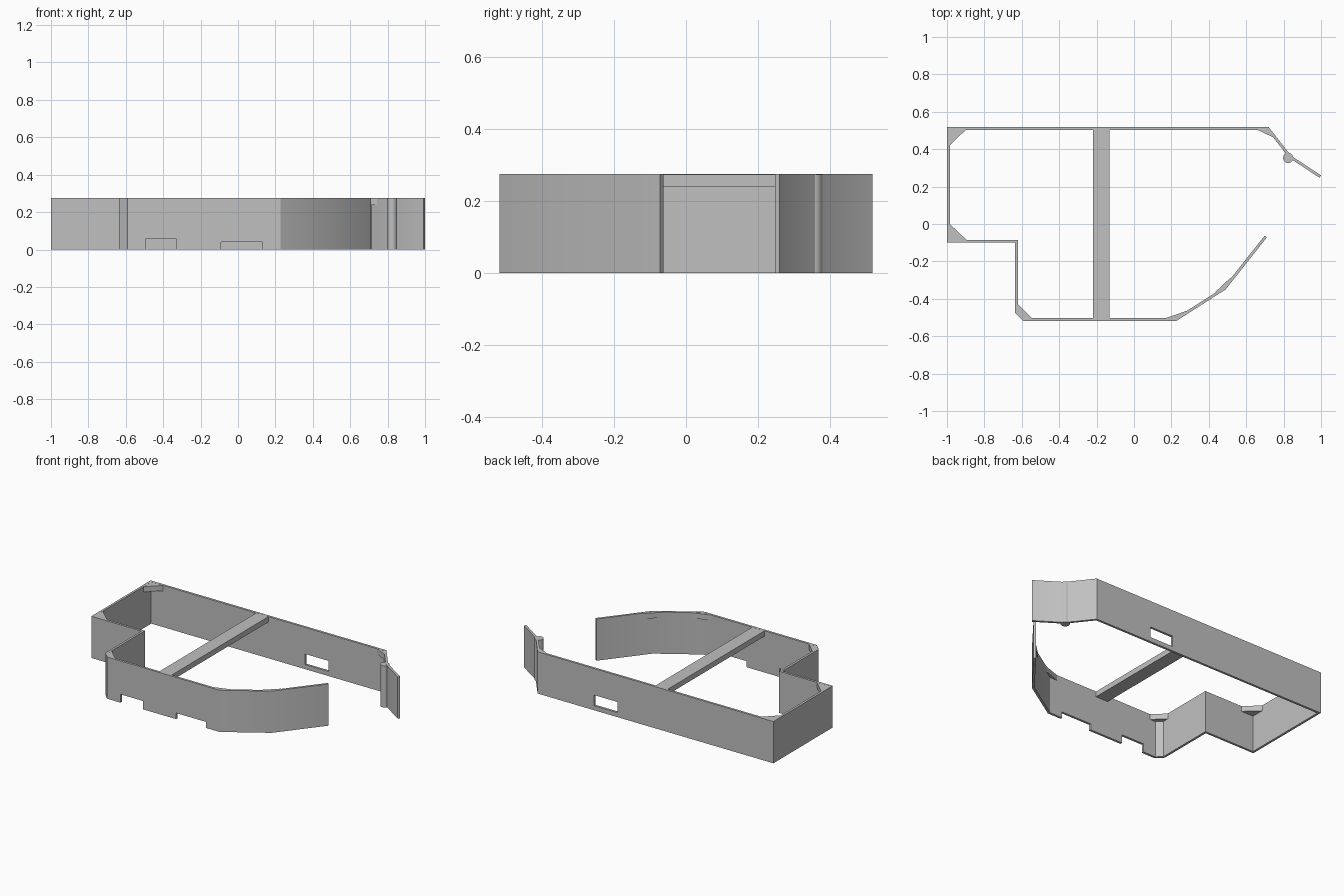
import bpy
from mathutils import Vector

cube = bpy.data.objects.get("Cube")
if cube:
    bpy.data.objects.remove(cube)

HEIGHT = 0.275
THICK = 0.015
SLAB = 0.036

grey = bpy.data.materials.new("plain_grey")
grey.use_nodes = True
grey.diffuse_color = (0.53, 0.53, 0.53, 1)
grey.node_tree.nodes["Principled BSDF"].inputs["Base Color"].default_value = grey.diffuse_color


def prism(name, outline, z0, z1):
    """Extrude a flat outline between two heights."""
    n = len(outline)
    area = sum(outline[i][0] * outline[(i + 1) % n][1] - outline[(i + 1) % n][0] * outline[i][1]
               for i in range(n))
    if area < 0:
        outline = outline[::-1]
    verts = [(x, y, z) for z in (z0, z1) for x, y in outline]
    faces = [tuple(reversed(range(n))), tuple(range(n, 2 * n))]
    faces += [(i, (i + 1) % n, (i + 1) % n + n, i + n) for i in range(n)]
    mesh = bpy.data.meshes.new(name)
    mesh.from_pydata(verts, [], faces)
    mesh.materials.append(grey)
    obj = bpy.data.objects.new(name, mesh)
    bpy.context.collection.objects.link(obj)
    return obj


def box(name, x0, x1, y0, y1, z0, z1):
    return prism(name, [(x0, y0), (x1, y0), (x1, y1), (x0, y1)], z0, z1)


def inset_path(path, distance):
    """Mitred offset of an open path towards its right-hand side."""
    pts = [Vector(p) for p in path]
    normals = []
    for a, b in zip(pts, pts[1:]):
        d = (b - a).normalized()
        normals.append(Vector((d.y, -d.x)))
    result = []
    for i, p in enumerate(pts):
        n0 = normals[max(i - 1, 0)]
        n1 = normals[min(i, len(normals) - 1)]
        result.append(tuple(p + (n0 + n1) * distance / (1 + n0.dot(n1))))
    return result


def smooth(obj):
    bpy.ops.object.select_all(action='DESELECT')
    obj.select_set(True)
    bpy.context.view_layer.objects.active = obj
    bpy.ops.object.shade_smooth_by_angle(angle=0.5)


# Perimeter wall, an open loop around the whole plan
outer = [(0.71, -0.072), (0.49, -0.35), (0.227, -0.518), (-0.592, -0.518),
         (-0.635, -0.475), (-0.635, -0.1), (-1, -0.1), (-1, 0.518),
         (0.72, 0.518), (0.84, 0.365), (1, 0.26)]
wall = prism("perimeter_wall", outer + inset_path(outer, THICK)[::-1], 0, HEIGHT)

# Notches under the front wall and the slot in the back wall
cutters = [
    box("notch_cutter_small", -0.495, -0.33, -0.6, -0.45, -0.1, 0.055),
    box("notch_cutter_wide", -0.09, 0.13, -0.6, -0.45, -0.1, 0.04),
    box("slot_cutter", 0.138, 0.307, 0.45, 0.6, 0.03, 0.1),
]
bpy.context.view_layer.objects.active = wall
for cutter in cutters:
    cutter.hide_render = True
    mod = wall.modifiers.new("cut", 'BOOLEAN')
    mod.operation = 'DIFFERENCE'
    mod.solver = 'EXACT'
    mod.object = cutter
    bpy.ops.object.modifier_apply(modifier=mod.name)
    bpy.data.objects.remove(cutter)
smooth(wall)

# Cross beam at the top
top = HEIGHT - 0.0005
box("cross_beam", -0.22, -0.13, -0.508, 0.508, HEIGHT - SLAB, top)

# Corner gussets, flush with the top
gussets = {
    "back_right_gusset": [(-0.99, 0.42), (-0.985, 0.42), (-0.9, 0.503), (-0.9, 0.51), (-0.99, 0.51)],
    "middle_right_gusset": [(-0.99, 0.0), (-0.985, 0.0), (-0.895, -0.085), (-0.895, -0.09), (-0.99, -0.09)],
    "front_right_gusset": [(-0.625, -0.43), (-0.62, -0.43), (-0.545, -0.503), (-0.545, -0.51),
                           (-0.59, -0.51), (-0.625, -0.472)],
    "back_left_gusset": [(0.65, 0.508), (0.716, 0.51), (0.755, 0.462), (0.745, 0.463)],
    "front_curve_gusset": [(0.155, -0.508), (0.226, -0.51), (0.285, -0.473), (0.28, -0.465)],
    "side_curve_gusset": [(0.43, -0.368), (0.486, -0.343), (0.522, -0.298), (0.515, -0.288)],
}
for name, outline in gussets.items():
    prism(name, outline, HEIGHT - SLAB, top)

# Round post on the inside of the angled end
bpy.ops.mesh.primitive_cylinder_add(vertices=32, radius=0.027, depth=top,
                                    location=(0.824, 0.353, top / 2))
post = bpy.context.object
post.name = "round_post"
post.data.materials.append(grey)
smooth(post)
